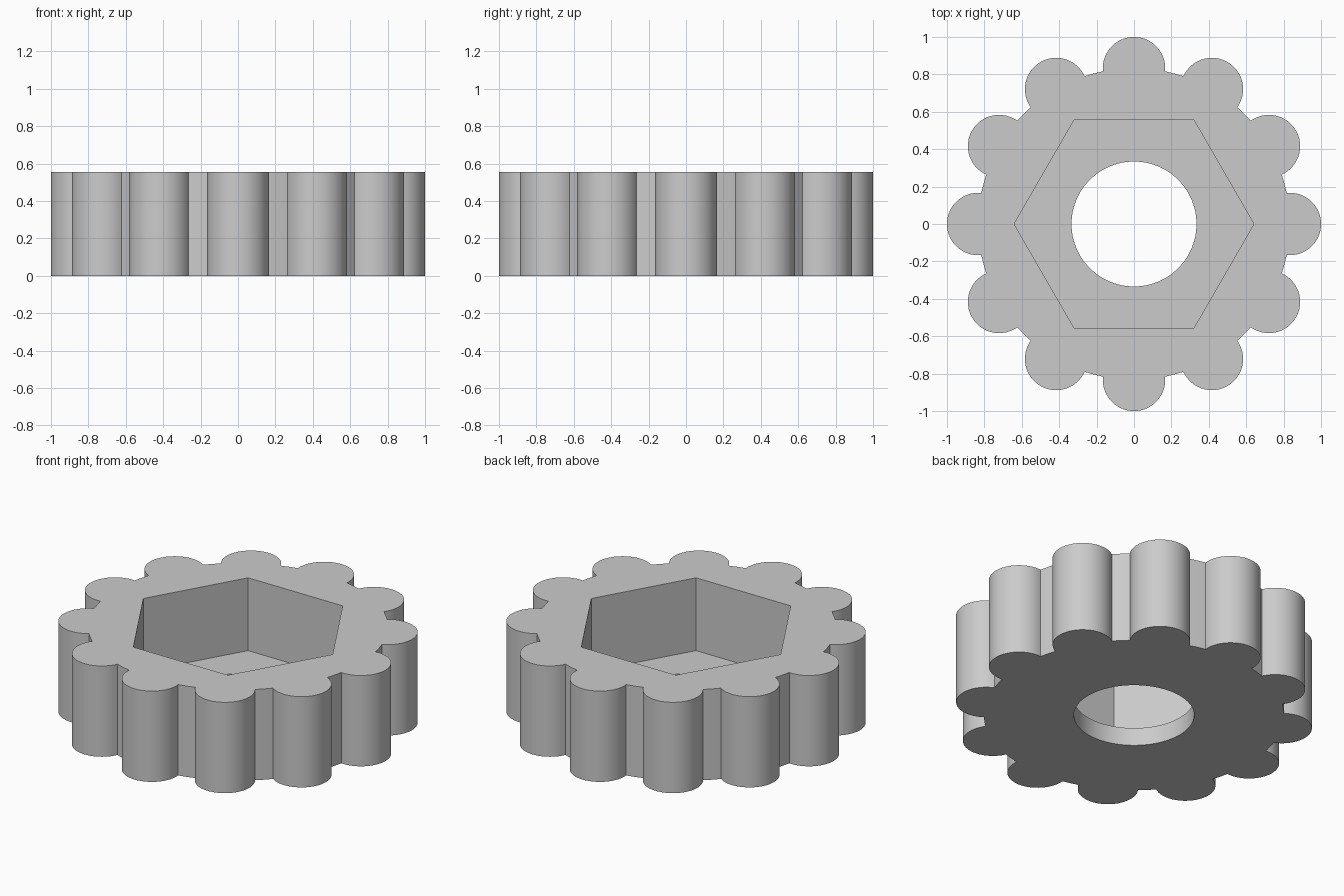
import bpy
import bmesh
from math import acos, cos, pi, radians, sin

HEIGHT = 0.556
FLOOR = 0.11       # thickness of the base under the pocket
BODY_R = 0.833
LOBE_R = 0.167
LOBES = 12
ARC_STEPS = 32

cube = bpy.data.objects.get("Cube")
if cube:
    bpy.data.objects.remove(cube, do_unlink=True)

grey = bpy.data.materials.new("light_grey")
grey.use_nodes = True
grey.diffuse_color = (0.6, 0.6, 0.6, 1)
grey.node_tree.nodes["Principled BSDF"].inputs["Base Color"].default_value = grey.diffuse_color


def prism(name, outline, bottom, top):
    """Extrude a closed outline between two heights."""
    bm = bmesh.new()
    face = bm.faces.new([bm.verts.new((x, y, bottom)) for x, y in outline])
    result = bmesh.ops.extrude_face_region(bm, geom=[face])
    raised = [v for v in result["geom"] if isinstance(v, bmesh.types.BMVert)]
    bmesh.ops.translate(bm, verts=raised, vec=(0, 0, top - bottom))
    bmesh.ops.recalc_face_normals(bm, faces=bm.faces)
    mesh = bpy.data.meshes.new(name)
    bm.to_mesh(mesh)
    bm.free()
    mesh.materials.append(grey)
    obj = bpy.data.objects.new(name, mesh)
    bpy.context.collection.objects.link(obj)
    return obj


def polygon(radius, sides):
    return [(radius * cos(2 * pi * i / sides), radius * sin(2 * pi * i / sides))
            for i in range(sides)]


# Grip outline: round lobes centred on the body rim, joined by short rim arcs
half_arc = acos(-LOBE_R / (2 * BODY_R))
outline = []
for lobe in range(LOBES):
    turn = 2 * pi * lobe / LOBES
    cx, cy = BODY_R * cos(turn), BODY_R * sin(turn)
    for step in range(ARC_STEPS + 1):
        a = turn + half_arc * (2 * step / ARC_STEPS - 1)
        outline.append((cx + LOBE_R * cos(a), cy + LOBE_R * sin(a)))
    gap = turn + pi / LOBES
    outline.append((BODY_R * cos(gap), BODY_R * sin(gap)))

knob = prism("knob_body", outline, 0, HEIGHT)

# Hexagonal pocket from above and round hole through the base
cutters = [
    prism("hex_pocket_cutter", polygon(0.641, 6), FLOOR, HEIGHT + 0.2),
    prism("round_hole_cutter", polygon(0.334, 96), -0.2, FLOOR + 0.2),
]
bpy.ops.object.select_all(action="DESELECT")
knob.select_set(True)
bpy.context.view_layer.objects.active = knob
for cutter in cutters:
    cutter.hide_render = True
    cut = knob.modifiers.new(cutter.name, "BOOLEAN")
    cut.operation = "DIFFERENCE"
    cut.solver = "EXACT"
    cut.object = cutter
    bpy.ops.object.modifier_apply(modifier=cut.name)
    bpy.data.objects.remove(cutter, do_unlink=True)

bpy.ops.object.shade_smooth_by_angle(angle=radians(30))
